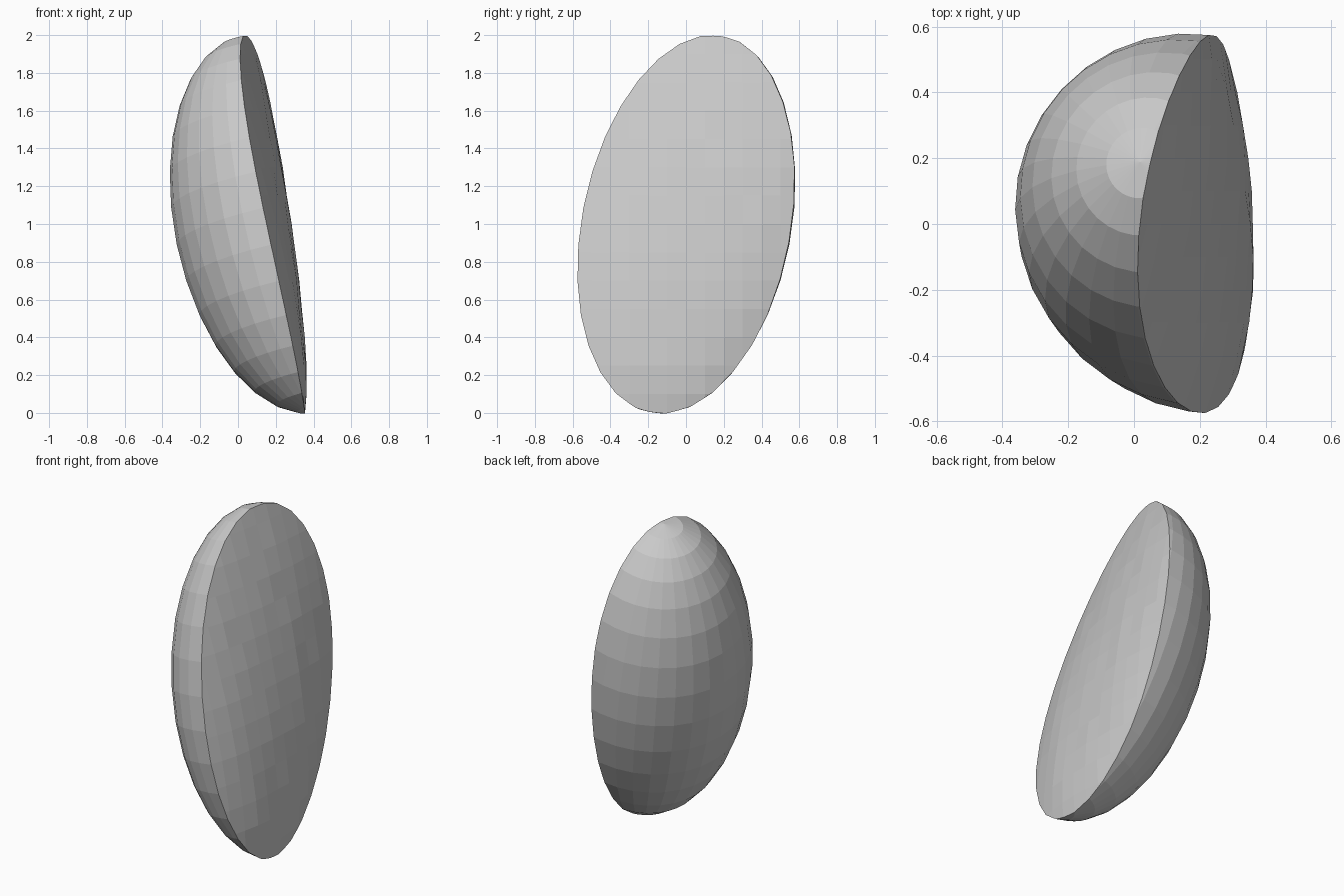
import bpy
import bmesh
import random
from mathutils import Vector, Matrix

random.seed(4)
if "Cube" in bpy.data.objects:
    bpy.data.objects.remove(bpy.data.objects["Cube"], do_unlink=True)

# Single plain grey
grey = bpy.data.materials.new("light_grey")
grey.use_nodes = True
grey.diffuse_color = (0.59, 0.59, 0.59, 1)
grey.node_tree.nodes["Principled BSDF"].inputs["Base Color"].default_value = (0.59, 0.59, 0.59, 1)


def face_x(co):
    """Gently twisted surface through the rim of the cut side."""
    y, t = co.y, co.z - 1
    return 0.25 + 0.1 * y - 0.172 * t - 0.07 * t * t - 0.14 * y * y + 0.14 * y * t


def bulge(co):
    """Extra swelling inside the rim, fuller towards the bottom."""
    y, t = co.y, co.z - 1
    spread = 3.23 * y * y - 0.87 * y * t + 1.04 * t * t
    return 0.016 * (1 - spread ** 3) * (1 - t)


def slice_mesh(bm, faces, point, normal, clear=False):
    edges = {e for f in faces for e in f.edges}
    verts = {v for f in faces for v in f.verts}
    bmesh.ops.bisect_plane(bm, geom=[*verts, *edges, *faces], dist=1e-5,
                           plane_co=point, plane_no=normal, clear_outer=clear)


# Leaning spheroid dome
bm = bmesh.new()
bmesh.ops.create_uvsphere(bm, u_segments=32, v_segments=16, radius=1)
axis = Vector((-0.205, 0.19, 1.0))
lean = axis.to_track_quat('Z', 'Y').to_matrix().to_4x4()
size = Matrix.Diagonal((0.558, 0.558, 1.031, 1))
place = Matrix.Translation((0.222, 0, 1))
bmesh.ops.transform(bm, matrix=place @ lean @ size, verts=bm.verts)

# Flatten the curved cut to x = 0, slice there and close the opening
for v in bm.verts:
    v.co.x -= face_x(v.co)
slice_mesh(bm, bm.faces[:], (0, 0, 0), (1, 0, 0), clear=True)
rim = [e for e in bm.edges if e.is_boundary]
cap = bmesh.ops.holes_fill(bm, edges=rim, sides=0)["faces"]
for f in cap:
    f.material_index = 1

# Divide the cut side into a grid
cuts = [((0, 0, 0.1 + 0.15 * i), (0, 0, 1)) for i in range(13)]
cuts += [((0, -0.5 + 0.1 * i, 0), (0, 1, 0)) for i in range(11)]
for point, normal in cuts:
    slice_mesh(bm, [f for f in bm.faces if f.material_index == 1], point, normal)

# Bend the cut side back, swelling and slightly roughening its inside
for v in bm.verts:
    v.co.x += face_x(v.co)
    if all(f.material_index == 1 for f in v.link_faces):
        v.co.x += bulge(v.co) + random.uniform(-0.003, 0.003)
for f in bm.faces:
    f.material_index = 0
bmesh.ops.recalc_face_normals(bm, faces=bm.faces)

mesh = bpy.data.meshes.new("halved_ellipsoid")
bm.to_mesh(mesh)
bm.free()
mesh.materials.append(grey)
half = bpy.data.objects.new("halved_ellipsoid", mesh)
bpy.context.collection.objects.link(half)
